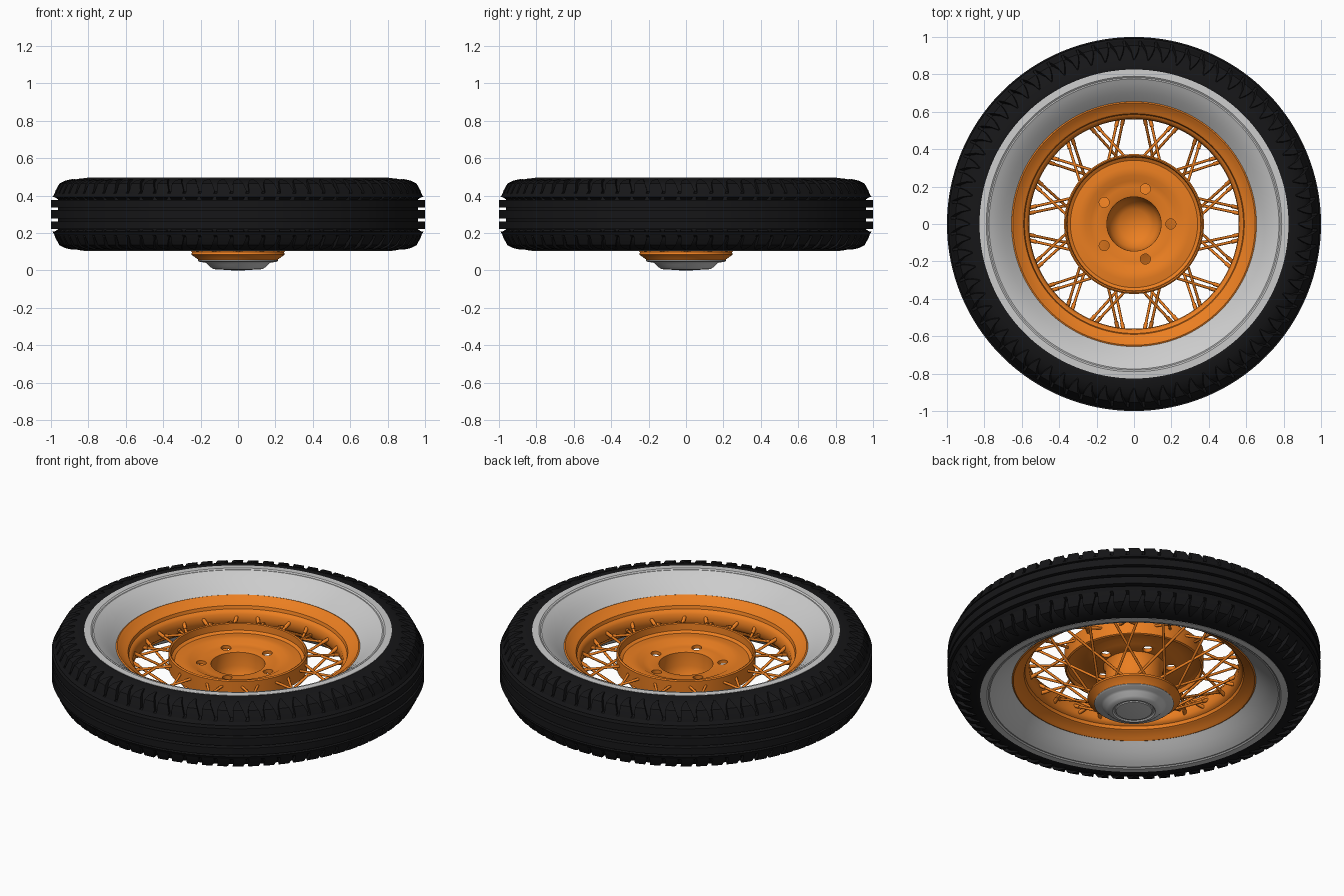
import bpy, bmesh, math
from mathutils import Vector, Matrix

if "Cube" in bpy.data.objects:
    bpy.data.objects.remove(bpy.data.objects["Cube"])

MID = 0.30  # height of the wheel's centre plane


def material(name, rgb):
    m = bpy.data.materials.new(name)
    m.diffuse_color = (*rgb, 1)
    m.use_nodes = True
    m.node_tree.nodes["Principled BSDF"].inputs["Base Color"].default_value = m.diffuse_color
    return m


BLACK = material("rubber", (0.008, 0.008, 0.009))
ORANGE = material("orange_paint", (0.83, 0.21, 0.015))


def finish(name, bm, mat=None, angle=35):
    bmesh.ops.recalc_face_normals(bm, faces=bm.faces)
    me = bpy.data.meshes.new(name)
    bm.to_mesh(me)
    bm.free()
    ob = bpy.data.objects.new(name, me)
    bpy.context.collection.objects.link(ob)
    if mat:
        me.materials.append(mat)
    smooth(ob, angle)
    return ob


def smooth(ob, angle=35):
    bpy.ops.object.select_all(action='DESELECT')
    ob.select_set(True)
    bpy.context.view_layer.objects.active = ob
    bpy.ops.object.shade_smooth_by_angle(angle=math.radians(angle))


def revolve(name, profile, mat=None, steps=128, closed=True):
    """Spin an (r, z) outline around the z axis."""
    bm = bmesh.new()
    vs = [bm.verts.new((r, 0, z)) for r, z in profile]
    es = [bm.edges.new(p) for p in zip(vs, vs[1:])]
    if closed:
        es.append(bm.edges.new((vs[-1], vs[0])))
    bmesh.ops.spin(bm, geom=vs + es, axis=(0, 0, 1), cent=(0, 0, 0),
                   angle=2 * math.pi, steps=steps)
    bmesh.ops.remove_doubles(bm, verts=bm.verts, dist=1e-5)
    return finish(name, bm, mat)


def both_sides(half):
    """Mirror an (r, offset) half outline about the centre plane."""
    return [(r, MID + d) for r, d in half] + [(r, MID - d) for r, d in reversed(half)]


def polar(r, a, z):
    return Vector((r * math.cos(a), r * math.sin(a), z))


# Tyre carcass
revolve("tyre_carcass", both_sides(
    [(0.66, 0.08), (0.78, 0.17), (0.826, 0.193), (0.84, 0.193), (0.88, 0.184),
     (0.92, 0.168), (0.945, 0.14), (0.962, 0.09)]), BLACK)

# Continuous tread ribs with grooves between them
for i, (lo, hi) in enumerate([(-0.078, -0.037), (-0.023, 0.023), (0.037, 0.078)]):
    revolve(f"tread_rib_{i + 1}", [(0.95, MID + lo), (1.0, MID + lo),
                                   (1.0, MID + hi), (0.95, MID + hi)], BLACK)
for i, s in enumerate((-1, 1)):
    revolve(f"shoulder_rib_{i + 1}", [(r, MID + s * d) for r, d in
            [(0.94, 0.092), (0.992, 0.092), (0.98, 0.112), (0.94, 0.125)]], BLACK)


# Pointed shoulder lugs on both edges of the tread
def shoulder_lugs(name, s, count=72):
    rows = [(0.986, 0.095, 0.36, 0.0), (0.977, 0.125, 0.42, 0.12),
            (0.955, 0.165, 0.34, 0.0), (0.925, 0.18, 0.22, -0.05),
            (0.885, 0.189, 0.05, 0.0)]
    bm = bmesh.new()
    pitch = 2 * math.pi / count
    for k in range(count):
        rings = []
        for r, d, w, shift in rows:
            a0, a1 = ((k + shift + e * w) * pitch for e in (-1, 1))
            z, zb = MID + s * d, MID + s * (d - 0.025)
            rings.append([bm.verts.new(p) for p in (
                polar(r, a0, z), polar(r, a1, z),
                polar(r - 0.04, a1, zb), polar(r - 0.04, a0, zb))])
        for p, q in zip(rings, rings[1:]):
            for j in range(4):
                bm.faces.new((p[j], p[(j + 1) % 4], q[(j + 1) % 4], q[j]))
        bm.faces.new(rings[0])
        bm.faces.new(rings[-1])
    finish(name, bm, BLACK, 20)


shoulder_lugs("upper_shoulder_lugs", 1)
shoulder_lugs("lower_shoulder_lugs", -1)

# Pale sidewall rings, dished in towards the rim
for name, s in (("upper_sidewall", 1), ("lower_sidewall", -1)):
    revolve(name, [(r, MID + s * d) for r, d in
            [(0.825, 0.18), (0.826, 0.195), (0.79, 0.1965), (0.782, 0.191), (0.775, 0.192),
             (0.755, 0.181), (0.73, 0.165), (0.70, 0.142), (0.672, 0.117), (0.648, 0.095),
             (0.648, 0.07)]])

# Rim with stepped flanges
outer = [(0.56, 0.0), (0.563, 0.03), (0.575, 0.045), (0.585, 0.05), (0.59, 0.068),
         (0.60, 0.074), (0.615, 0.08), (0.635, 0.096), (0.648, 0.105), (0.655, 0.102),
         (0.658, 0.09), (0.64, 0.07), (0.61, 0.055), (0.60, 0.0)]
revolve("rim", [(r, MID + d) for r, d in outer] +
        [(r, MID - d) for r, d in reversed(outer[1:-1])], ORANGE)

# Hub shell: cupped drum, bore, barrel and lower flange
hub = revolve("hub_drum", [
    (0, 0.11), (0.08, 0.12), (0.125, 0.16), (0.143, 0.22), (0.145, 0.298), (0.155, 0.302),
    (0.20, 0.305), (0.23, 0.308), (0.26, 0.325), (0.30, 0.325), (0.34, 0.32), (0.357, 0.33),
    (0.36, 0.368), (0.367, 0.372), (0.374, 0.366), (0.372, 0.275), (0.362, 0.27),
    (0.358, 0.295), (0.34, 0.302), (0.27, 0.305), (0.235, 0.288), (0.165, 0.282),
    (0.155, 0.26), (0.152, 0.17), (0.165, 0.135), (0.20, 0.115), (0.245, 0.10),
    (0.25, 0.085), (0.215, 0.06), (0.21, 0.05), (0, 0.05)], ORANGE, 96, closed=False)

# Five bolt holes through the hub face
bm = bmesh.new()
for k in range(5):
    bmesh.ops.create_cone(bm, cap_ends=True, segments=24, radius1=0.027, radius2=0.027,
                          depth=0.09, matrix=Matrix.Translation(
                              polar(0.197, math.radians(72 * k), 0.30)))
cutter = finish("bolt_hole_cutter", bm)
cutter.hide_render = True
mod = hub.modifiers.new("bolt_holes", 'BOOLEAN')
mod.operation, mod.solver, mod.object = 'DIFFERENCE', 'EXACT', cutter
bpy.context.view_layer.objects.active = hub
bpy.ops.object.modifier_apply(modifier=mod.name)
bpy.data.objects.remove(cutter)
smooth(hub)


# Crossed spokes with nipples at the rim end
def rod(bm, a, b, r, seg=8):
    d = b - a
    m = Matrix.Translation((a + b) / 2) @ d.to_track_quat('Z', 'Y').to_matrix().to_4x4()
    bmesh.ops.create_cone(bm, cap_ends=True, segments=seg, radius1=r, radius2=r,
                          depth=d.length, matrix=m)


def spokes(name, inner, outer, twist, offset, count=12):
    bm = bmesh.new()
    for k in range(count):
        for s in (-1, 1):
            a = (k + offset + s * 0.25) * 2 * math.pi / count
            p = polar(*[inner[0], a, inner[1]])
            q = polar(outer[0], a + s * math.radians(twist), outer[1])
            rod(bm, p, q, 0.0075)
            rod(bm, q.lerp(p, 0.05 / (q - p).length), q, 0.0105)
    finish(name, bm, ORANGE, 50)


spokes("upper_spokes", (0.362, 0.335), (0.575, 0.275), 14, 0.0)
spokes("lower_spokes", (0.225, 0.09), (0.575, 0.315), 32, 0.5)

# Grey hub cap with a plain domed centre
revolve("hub_cap", [
    (0, 0.06), (0.21, 0.06), (0.214, 0.052), (0.205, 0.045), (0.175, 0.043), (0.165, 0.036),
    (0.145, 0.016), (0.132, 0.008), (0.115, 0.005), (0.108, 0.011), (0.10, 0.011),
    (0.096, 0.006), (0.06, 0.002), (0, 0)], None, 96, closed=False)
